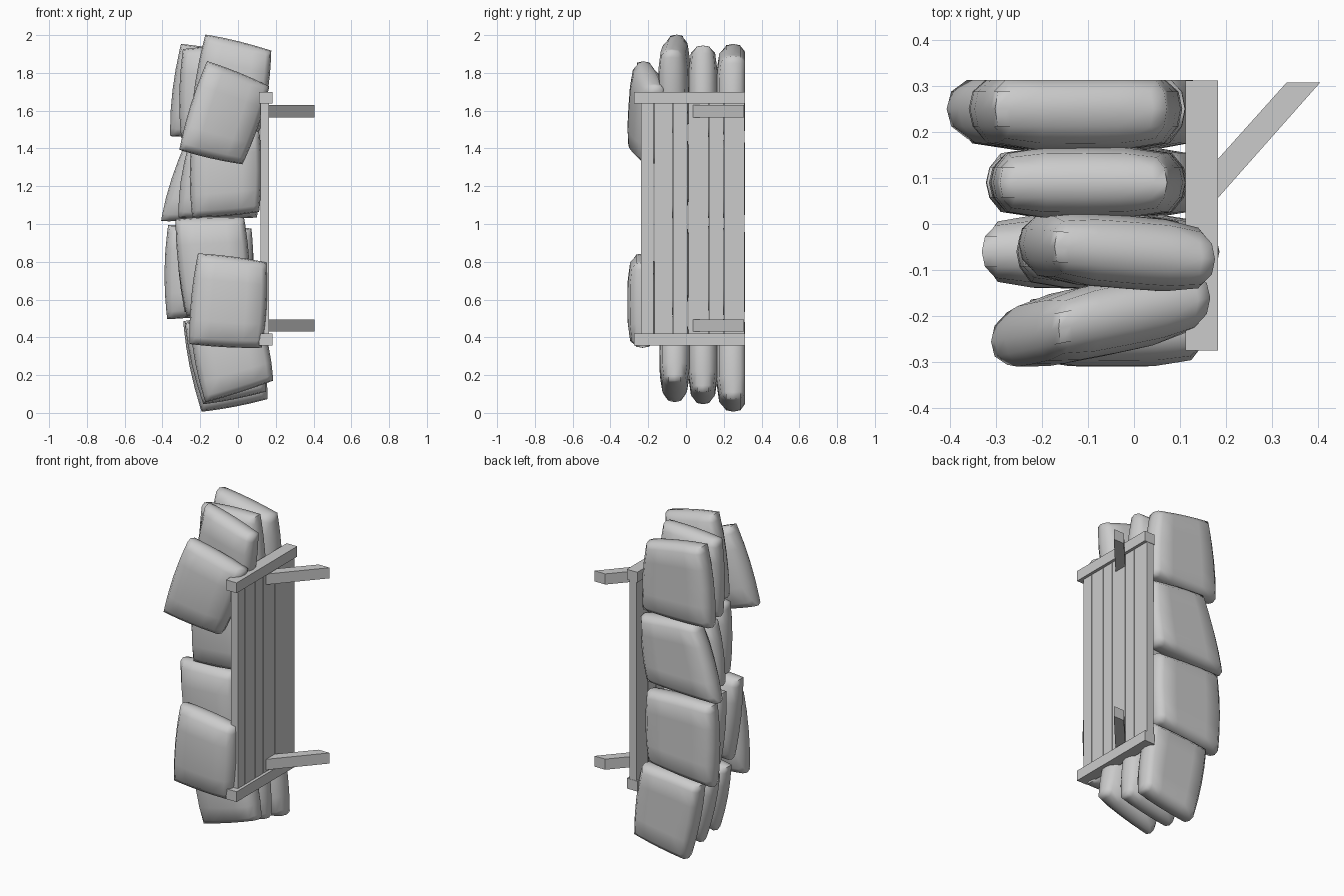
import bpy, bmesh
from math import radians, sqrt

if "Cube" in bpy.data.objects:
    bpy.data.objects.remove(bpy.data.objects["Cube"])

LEVELS = [-1, -0.84, -0.45, 0, 0.45, 0.84, 1]
N = len(LEVELS)


def finish(name, bm, smooth=None):
    bmesh.ops.recalc_face_normals(bm, faces=bm.faces)
    me = bpy.data.meshes.new(name)
    bm.to_mesh(me)
    bm.free()
    if smooth:
        me.shade_smooth()
        me.set_sharp_from_angle(angle=radians(smooth))
    ob = bpy.data.objects.new(name, me)
    bpy.context.collection.objects.link(ob)
    return ob


def prism(name, outline, z0, z1):
    """Extrude an xy outline from z0 to z1."""
    bm = bmesh.new()
    f = bm.faces.new([bm.verts.new((x, y, z0)) for x, y in outline])
    r = bmesh.ops.extrude_face_region(bm, geom=[f])
    top = [g for g in r["geom"] if isinstance(g, bmesh.types.BMVert)]
    bmesh.ops.translate(bm, verts=top, vec=(0, 0, z1 - z0))
    return finish(name, bm)


def box(name, x0, x1, y0, y1, z0, z1):
    return prism(name, [(x0, y0), (x1, y0), (x1, y1), (x0, y1)], z0, z1)


def sandbag(name, quad, yc, thick, slope=0.0, floor=9.0):
    """Pillow over an xz quad (top left, top right, bottom right, bottom left)."""
    bm = bmesh.new()
    (ax, az), (bx, bz), (cx, cz), (dx, dz) = quad
    mid = (ax + bx + cx + dx) / 4
    V = {}
    for i, u0 in enumerate(LEVELS):
        for j, v0 in enumerate(LEVELS):
            rim = abs(u0) == 1 or abs(v0) == 1
            for k in (-1, 0, 1):
                if k == 0 and not rim:
                    continue
                # sides bow slightly, corners and seam edges are pulled in
                u = u0 * (0.955 + 0.075 * (1 - v0 * v0))
                v = v0 * (0.98 + 0.03 * (1 - u0 * u0))
                if rim and k:
                    u, v = u * 0.965, v * 0.975
                s, t = (u + 1) / 2, (v + 1) / 2
                x = (dx * (1 - s) + cx * s) * (1 - t) + (ax * (1 - s) + bx * s) * t
                z = (dz * (1 - s) + cz * s) * (1 - t) + (az * (1 - s) + bz * s) * t
                h = thick / 2 * (0.42 + 0.58 * sqrt((1 - u0 ** 4) * (1 - v0 ** 4)))
                y = min(yc + slope * (x - mid) + k * h, floor)
                V[i, j, k] = bm.verts.new((x, y, z))
    for i in range(N - 1):
        for j in range(N - 1):
            for k in (-1, 1):
                bm.faces.new([V[i, j, k], V[i + 1, j, k], V[i + 1, j + 1, k], V[i, j + 1, k]])
        for k in (-1, 0):
            for e in (0, N - 1):
                bm.faces.new([V[i, e, k], V[i + 1, e, k], V[i + 1, e, k + 1], V[i, e, k + 1]])
                bm.faces.new([V[e, i, k], V[e, i + 1, k], V[e, i + 1, k + 1], V[e, i, k + 1]])
    return finish(name, bm, 75)


# Sandbags, three full layers from the flat resting side (+y) outwards
layers = [
    (0.250, 0.18, [
        [(-0.31, 1.96), (0.08, 1.89), (0.11, 1.46), (-0.37, 1.46)],
        [(-0.27, 1.47), (0.12, 1.43), (0.08, 1.03), (-0.42, 1.01)],
        [(-0.38, 1.00), (0.08, 0.98), (0.07, 0.54), (-0.385, 0.49)],
        [(-0.30, 0.49), (0.11, 0.52), (0.165, 0.07), (-0.20, 0.00)]]),
    (0.090, 0.155, [
        [(-0.30, 1.93), (0.08, 1.95), (0.12, 1.47), (-0.31, 1.45)],
        [(-0.27, 1.42), (0.11, 1.47), (0.11, 1.03), (-0.325, 1.03)],
        [(-0.33, 1.00), (0.08, 0.98), (0.07, 0.56), (-0.29, 0.53)],
        [(-0.29, 0.48), (0.12, 0.50), (0.155, 0.11), (-0.19, 0.04)]]),
    (-0.06, 0.16, [
        [(-0.18, 2.01), (0.185, 1.92), (0.12, 1.48), (-0.26, 1.50)],
        [(-0.25, 1.47), (0.12, 1.51), (0.12, 1.06), (-0.25, 1.03)],
        [(-0.34, 1.03), (0.04, 1.04), (0.07, 0.55), (-0.28, 0.51)],
        [(-0.26, 0.47), (0.12, 0.52), (0.195, 0.17), (-0.18, 0.05)]]),
]
for n, (yc, thick, quads) in enumerate(layers, 1):
    for m, quad in enumerate(quads, 1):
        sandbag(f"sandbag_layer{n}_{m}", quad, yc, thick,
                -0.08 if (n, m) == (3, 1) else 0, 0.313 if n == 1 else 9)

# Two loose bags on the outermost layer
sandbag("sandbag_outer_upper", [(-0.17, 1.87), (0.175, 1.73), (0.03, 1.31), (-0.32, 1.39)],
        -0.208, 0.16, 0.2)
sandbag("sandbag_outer_lower", [(-0.22, 0.85), (0.16, 0.80), (0.135, 0.34), (-0.265, 0.36)],
        -0.23, 0.16)

# Plank wall
edges = [-0.24, -0.17, -0.07, 0.01, 0.12, 0.20, 0.312]
for n, (y0, y1) in enumerate(zip(edges, edges[1:]), 1):
    box(f"plank_{n}", 0.12, 0.165, y0 + 0.002, y1 - 0.002, 0.40, 1.66)

# End rails and slanted braces
for side, z0, s0 in (("lower", 0.357, 0.43), ("upper", 1.637, 1.565)):
    box(f"{side}_rail", 0.112, 0.183, -0.275, 0.312, z0, z0 + 0.063)
    prism(f"{side}_brace", [(0.15, 0.02), (0.405, 0.308), (0.332, 0.308), (0.15, 0.105)],
          s0, s0 + 0.065)
